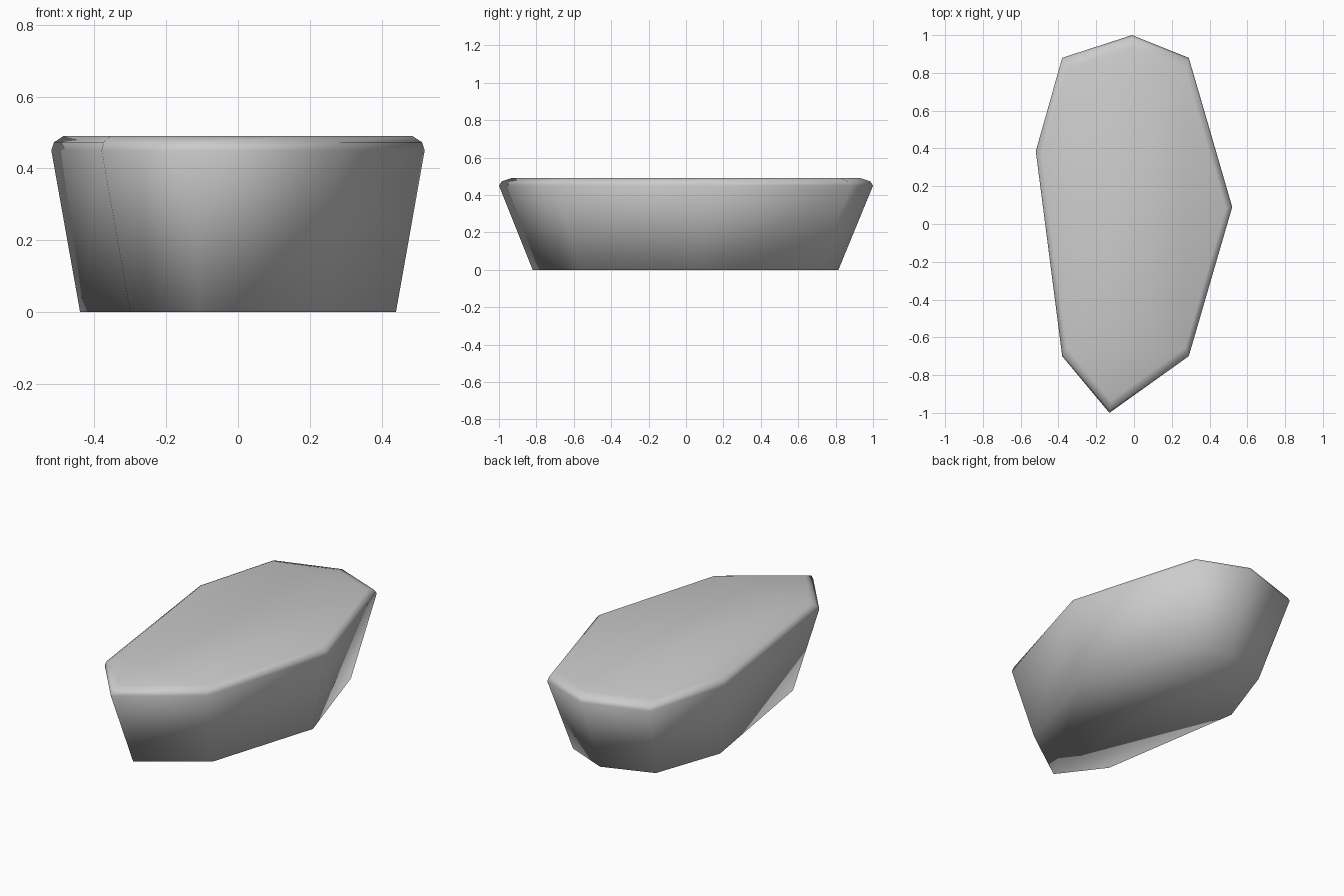
import bpy
import bmesh

cube = bpy.data.objects.get("Cube")
if cube:
    bpy.data.objects.remove(cube, do_unlink=True)

# One plain stone grey
grey = bpy.data.materials.new("stone_grey")
grey.use_nodes = True
colour = (0.6, 0.6, 0.6, 1)
grey.diffuse_color = colour
grey.node_tree.nodes["Principled BSDF"].inputs["Base Color"].default_value = colour

# Outlines of the wide upper rim and the narrower foot, counter-clockwise from the front tip
rim = [(-.13, -1), (.29, -.7), (.52, .09), (.29, .88),
       (-.01, 1), (-.38, .88), (-.52, .385), (-.38, -.7)]
foot = [(-.11, -.82), (.24, -.57), (.44, .07), (.24, .71),
        (-.01, .815), (-.3, .71), (-.44, .31), (-.3, -.57)]


def ring(bm, outline, z, scale=1.0):
    return [bm.verts.new((x * scale, y * scale, z)) for x, y in outline]


# Loft the slab from foot to rim, then round over the top edge
bm = bmesh.new()
rings = [ring(bm, foot, 0), ring(bm, rim, .45),
         ring(bm, rim, .473, .985), ring(bm, rim, .49, .935)]
for low, high in zip(rings, rings[1:]):
    for i in range(len(rim)):
        j = (i + 1) % len(rim)
        bm.faces.new((low[i], low[j], high[j], high[i]))
bm.faces.new(rings[-1])
bm.faces.new(rings[0][::-1])
bmesh.ops.recalc_face_normals(bm, faces=bm.faces)
for face in bm.faces:
    face.smooth = True

mesh = bpy.data.meshes.new("stone_slab")
bm.to_mesh(mesh)
bm.free()
mesh.materials.append(grey)
slab = bpy.data.objects.new("stone_slab", mesh)
bpy.context.collection.objects.link(slab)
